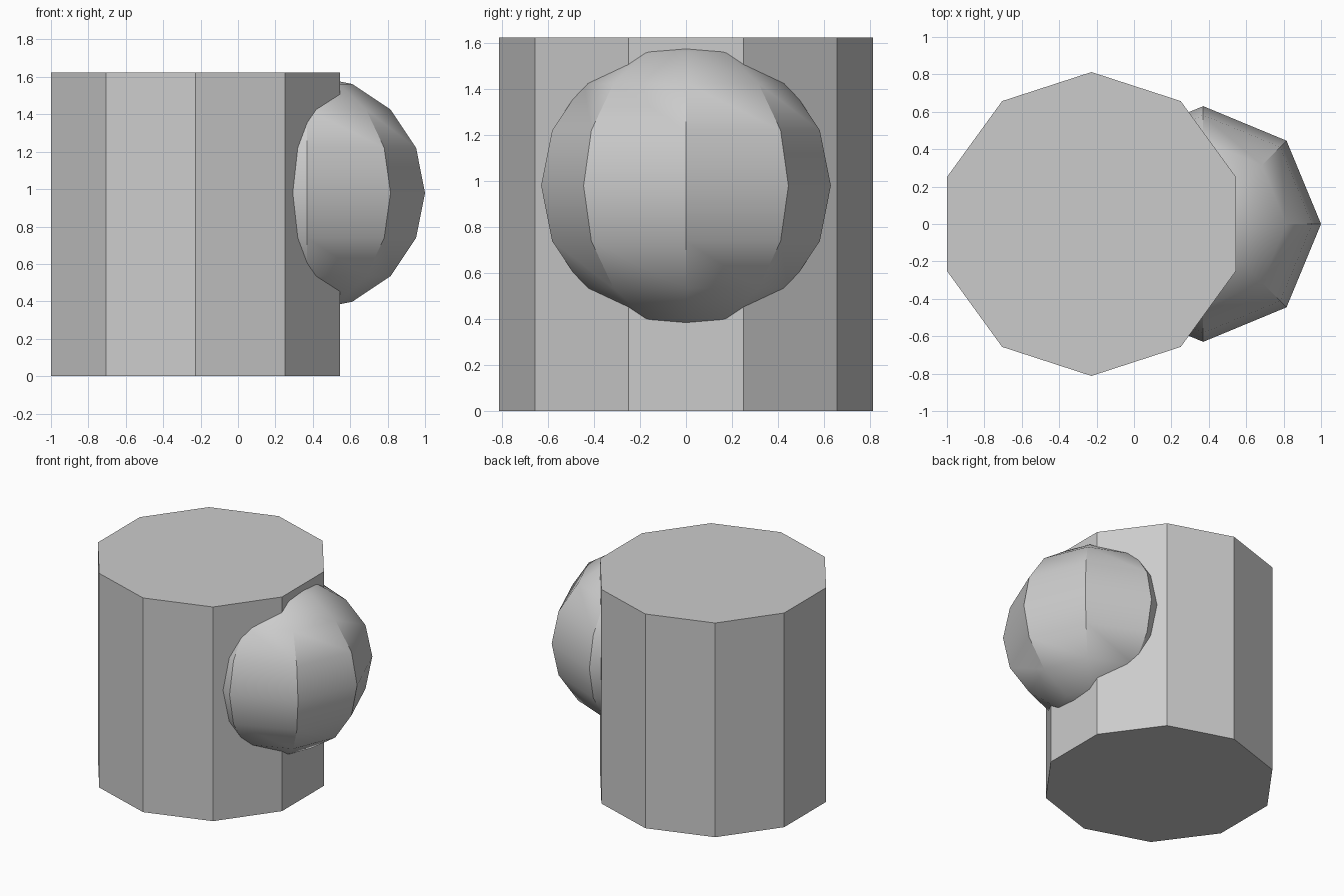
import bpy
import math

cube = bpy.data.objects.get("Cube")
if cube:
    bpy.data.objects.remove(cube, do_unlink=True)

# One plain grey for everything
grey = bpy.data.materials.new("grey")
grey.use_nodes = True
colour = (0.6, 0.6, 0.6, 1)
grey.diffuse_color = colour
grey.node_tree.nodes["Principled BSDF"].inputs["Base Color"].default_value = colour


def finish(name):
    """Name, colour and shade the part just added."""
    part = bpy.context.object
    part.name = name
    part.data.materials.append(grey)
    bpy.ops.object.shade_smooth_by_angle(angle=math.radians(30))
    return part


# Ten-sided drum, a corner pointing to front and back
radius = 0.8123
bpy.ops.mesh.primitive_cylinder_add(
    vertices=10, radius=radius, depth=2 * radius,
    location=(-0.2275, 0, radius))
finish("drum")

# Coarse ball half sunk into the side
bpy.ops.mesh.primitive_uv_sphere_add(
    segments=8, ring_count=8, radius=0.63, location=(0.37, 0, 0.98))
finish("side_ball")
